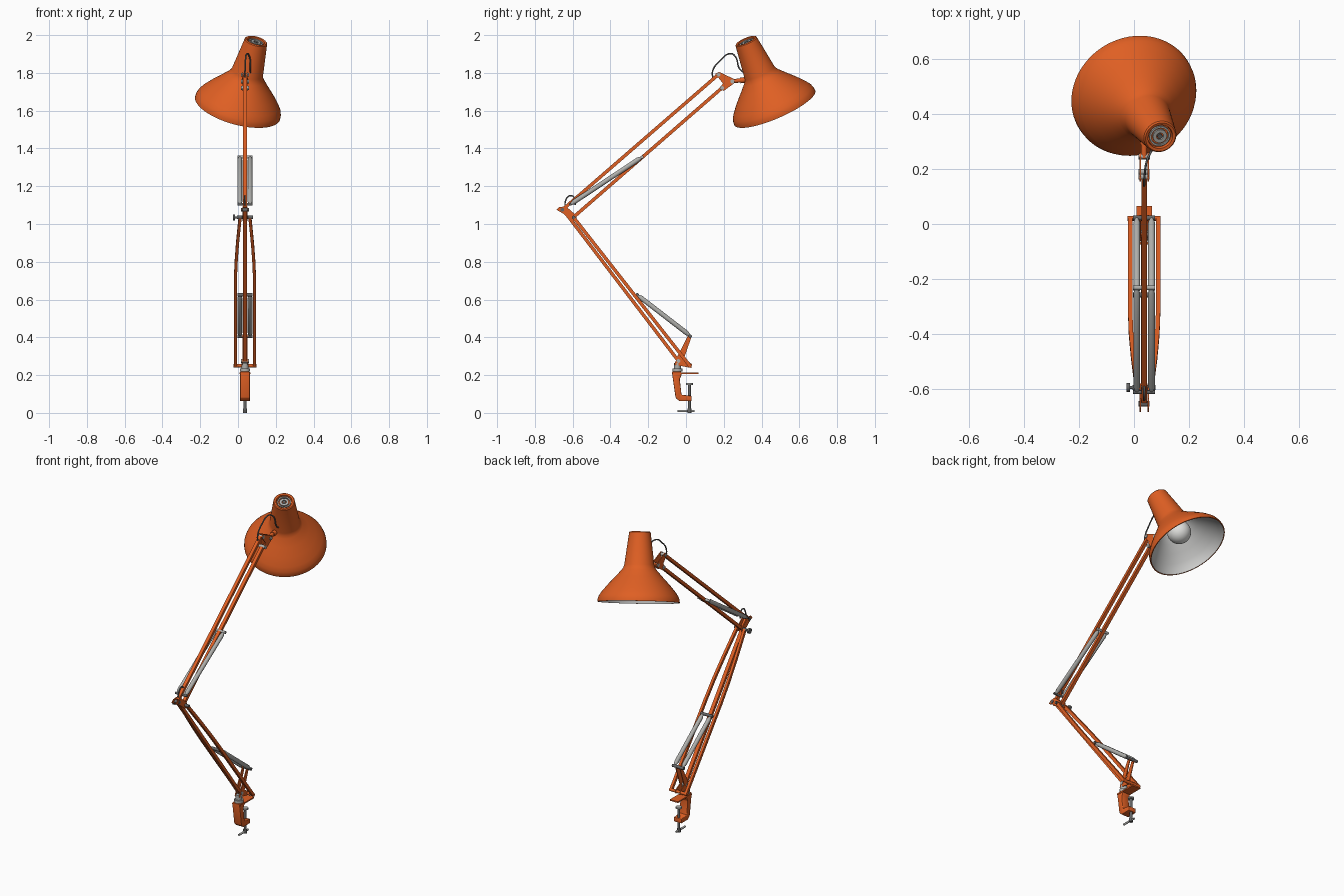
import bpy, bmesh, math
from mathutils import Vector

cube = bpy.data.objects.get("Cube")
if cube:
    bpy.data.objects.remove(cube, do_unlink=True)

AX = 0.037  # x of the arm's centre plane


def material(name, rgb, rough=0.5):
    m = bpy.data.materials.new(name)
    m.use_nodes = True
    m.diffuse_color = (*rgb, 1)
    bsdf = next(n for n in m.node_tree.nodes if n.type == 'BSDF_PRINCIPLED')
    bsdf.inputs["Base Color"].default_value = (*rgb, 1)
    bsdf.inputs["Roughness"].default_value = rough
    return m


ORANGE = material("orange paint", (0.74, 0.115, 0.017))
METAL = material("light metal", (0.43, 0.43, 0.41))
DARK = material("dark metal", (0.13, 0.13, 0.13))
LINER = material("shade lining", (0.6, 0.6, 0.59))
GLASS = material("bulb white", (0.75, 0.75, 0.73))


def finish(name, bm, mats, smooth=True):
    bmesh.ops.recalc_face_normals(bm, faces=bm.faces)
    me = bpy.data.meshes.new(name)
    bm.to_mesh(me)
    bm.free()
    ob = bpy.data.objects.new(name, me)
    bpy.context.collection.objects.link(ob)
    for m in mats:
        me.materials.append(m)
    if smooth:
        bpy.ops.object.select_all(action='DESELECT')
        ob.select_set(True)
        bpy.context.view_layer.objects.active = ob
        bpy.ops.object.shade_smooth_by_angle(angle=math.radians(35))
    return ob


def lathe(name, profile, mats, base, axis, rule=lambda i: 0, steps=48):
    """Spin (radius, height) points round an axis; rule gives a material per segment."""
    bm = bmesh.new()
    turn = Vector(axis).to_track_quat('Z', 'Y')
    rings = []
    for r, h in profile:
        n = 1 if r == 0 else steps
        rings.append([bm.verts.new(Vector(base) + turn @ Vector(
            (r * math.cos(math.tau * k / steps), r * math.sin(math.tau * k / steps), h)))
            for k in range(n)])
    for i, (a, b) in enumerate(zip(rings, rings[1:])):
        for k in range(steps):
            corners = [a[k % len(a)], a[(k + 1) % len(a)],
                       b[(k + 1) % len(b)], b[k % len(b)]]
            face = bm.faces.new(list(dict.fromkeys(corners)))
            face.material_index = rule(i)
    return finish(name, bm, mats)


def rod(name, a, b, r, mat, taper=0.0):
    """Round rod between two points, x measured from the arm plane."""
    a, b = Vector(a), Vector(b)
    a.x += AX
    b.x += AX
    n = (b - a).length
    prof = [(0, 0), (r, 0), (r, n), (0, n)]
    if taper:
        end = r * 0.45
        prof = [(0, 0), (end, 0), (r, taper), (r, n - taper), (end, n), (0, n)]
    return lathe(name, prof, [mat], a, b - a, steps=20)


def cross(name, y, z, half, r, mat):
    return rod(name, (-half, y, z), (half, y, z), r, mat)


def plate(name, pts, x0, x1, mat, bevel=0.0):
    """Outline in (y, z) extruded along x."""
    bm = bmesh.new()
    face = bm.faces.new([bm.verts.new((AX + x0, y, z)) for y, z in pts])
    out = bmesh.ops.extrude_face_region(bm, geom=[face], use_keep_orig=True)
    moved = [v for v in out["geom"] if isinstance(v, bmesh.types.BMVert)]
    bmesh.ops.translate(bm, verts=moved, vec=(x1 - x0, 0, 0))
    if bevel:
        bmesh.ops.bevel(bm, geom=bm.edges[:], offset=bevel, segments=2,
                        profile=0.5, affect='EDGES')
    return finish(name, bm, [mat])


def bar(name, path, hx, hn, mat):
    """Square bar along a path of (x, y, z) points."""
    bm = bmesh.new()
    pts = [Vector(p) + Vector((AX, 0, 0)) for p in path]
    d = pts[-1] - pts[0]
    nrm = Vector((0, -d.z, d.y)).normalized() * hn
    side = Vector((hx, 0, 0))
    rings = [[bm.verts.new(p + s * side + t * nrm)
              for s, t in ((-1, -1), (1, -1), (1, 1), (-1, 1))] for p in pts]
    for a, b in zip(rings, rings[1:]):
        for k in range(4):
            bm.faces.new((a[k], a[(k + 1) % 4], b[(k + 1) % 4], b[k]))
    bm.faces.new(rings[0])
    bm.faces.new(rings[-1])
    return finish(name, bm, [mat], smooth=False)


def wire(name, pts, r, mat):
    cu = bpy.data.curves.new(name, 'CURVE')
    cu.dimensions = '3D'
    cu.bevel_depth = r
    cu.bevel_resolution = 3
    sp = cu.splines.new('BEZIER')
    sp.bezier_points.add(len(pts) - 1)
    for bp, (x, y, z) in zip(sp.bezier_points, pts):
        bp.co = (x + AX, y, z)
        bp.handle_left_type = bp.handle_right_type = 'AUTO'
    cu.materials.append(mat)
    bpy.context.collection.objects.link(bpy.data.objects.new(name, cu))


# Shade: orange outside, pale lining inside, recessed cap with rings
RIM = Vector((-0.002, 0.47, 1.615))
UP = Vector((0.246, -0.384, 0.89)).normalized()
outer = [(0.044, 0.385), (0.046, 0.398), (0.056, 0.4), (0.061, 0.395), (0.085, 0.212),
         (0.09, 0.197), (0.1, 0.182), (0.135, 0.143), (0.175, 0.1), (0.21, 0.058),
         (0.226, 0.034), (0.232, 0.016), (0.233, 0.0)]
inner = [(0.227, 0.0), (0.225, 0.018), (0.203, 0.056), (0.168, 0.098), (0.128, 0.14),
         (0.092, 0.182), (0.078, 0.21), (0.07, 0.26), (0, 0.26)]
lathe("lamp_shade", [(0, 0.385)] + outer + inner, [ORANGE, LINER], RIM, UP,
      lambda i: int(i > len(outer)), 72)
for name, r0, r1 in (("cap_outer_ring", 0.032, 0.039), ("cap_inner_ring", 0.013, 0.026)):
    lathe(name, [(r0, 0.384), (r0, 0.393), (r1, 0.393), (r1, 0.384)], [METAL], RIM, UP)
lathe("cap_button", [(0, 0.393), (0.009, 0.393), (0.009, 0.384)], [DARK], RIM, UP)

# Bulb and its socket
ball = [(0.068 * math.sin(math.pi * k / 16), 0.112 - 0.068 * math.cos(math.pi * k / 16))
        for k in range(1, 14)]
lathe("bulb", [(0, 0.044)] + ball + [(0.026, 0.19), (0.026, 0.21), (0, 0.21)],
      [GLASS], RIM, UP)
lathe("bulb_socket", [(0, 0.2), (0.032, 0.2), (0.032, 0.262), (0, 0.262)], [DARK], RIM, UP)

# Upper arm
bar("upper_arm_top_bar", [(0, -0.645, 1.083), (0, 0.17, 1.79)], 0.010, 0.009, ORANGE)
bar("upper_arm_bottom_bar", [(0, -0.597, 1.035), (0, 0.19, 1.72)], 0.010, 0.009, ORANGE)

# Lower arm: single centre bar and a bowed outer pair
bar("lower_arm_centre_bar", [(0, -0.65, 1.075), (0, -0.04, 0.275)], 0.011, 0.009, ORANGE)
START, END = Vector((0, 0.02, 0.25)), Vector((0, -0.595, 1.035))
for s, side in ((-1, "right"), (1, "left")):
    path = []
    for t, off in ((0, 0.051), (0.55, 0.051), (0.68, 0.048), (0.82, 0.04), (1, 0.026)):
        p = START.lerp(END, t)
        path.append((s * off, p.y, p.z))
    bar(side + "_lower_arm_outer_bar", path, 0.008, 0.009, ORANGE)

    # Springs with tapered ends
    x = s * 0.027
    rod(side + "_lower_spring", (x, -0.255, 0.622), (x, 0.02, 0.41), 0.0125, METAL, 0.02)
    rod(side + "_upper_spring", (x, -0.235, 1.353), (x, -0.61, 1.105), 0.0125, METAL, 0.02)

    # Cheek plates of the brackets
    x0, x1 = s * 0.012, s * 0.017
    plate(side + "_elbow_plate", [(-0.685, 1.075), (-0.67, 1.09), (-0.635, 1.093),
                                  (-0.58, 1.045), (-0.582, 1.02), (-0.6, 1.015),
                                  (-0.65, 1.055)], x0, x1, ORANGE)
    plate(side + "_head_plate", [(0.155, 1.795), (0.175, 1.805), (0.26, 1.765),
                                 (0.255, 1.745), (0.2, 1.705), (0.178, 1.715),
                                 (0.195, 1.745)], x0, x1, ORANGE)
    plate(side + "_base_plate", [(0.03, 0.405), (0.012, 0.412), (-0.045, 0.3),
                                 (-0.062, 0.255), (0.028, 0.238), (0.032, 0.258),
                                 (-0.012, 0.285)], x0, x1, ORANGE)

# Pivot pins
for name, y, z, half, r, mat in (
        ("lower_spring_top_pin", -0.258, 0.625, 0.04, 0.009, DARK),
        ("lower_spring_bottom_pin", 0.022, 0.406, 0.04, 0.009, DARK),
        ("upper_spring_top_pin", -0.232, 1.355, 0.04, 0.008, METAL),
        ("upper_spring_bottom_pin", -0.612, 1.104, 0.04, 0.007, DARK),
        ("elbow_axle", -0.595, 1.035, 0.042, 0.009, DARK),
        ("elbow_front_pin", -0.655, 1.075, 0.02, 0.01, DARK),
        ("base_axle", 0.02, 0.25, 0.06, 0.009, ORANGE),
        ("base_front_pin", -0.04, 0.275, 0.021, 0.01, METAL),
        ("head_top_pin", 0.172, 1.79, 0.02, 0.01, METAL),
        ("head_bottom_pin", 0.19, 1.72, 0.02, 0.011, METAL),
        ("head_joint_pin", 0.246, 1.755, 0.021, 0.011, METAL)):
    cross(name, y, z, half, r, mat)
rod("elbow_knob_stem", (-0.062, -0.595, 1.035), (-0.04, -0.595, 1.035), 0.006, DARK)
rod("elbow_knob", (-0.064, -0.595, 1.035), (-0.052, -0.595, 1.035), 0.016, DARK)

# Swivel joining the head to the shade
rod("shade_swivel", (0, 0.24, 1.755), (0, 0.36, 1.768), 0.011, ORANGE)
rod("shade_swivel_collar", (0, 0.288, 1.76), (0, 0.325, 1.764), 0.015, ORANGE)

# Cable loops at head and elbow
wire("head_cable", [(0, 0.145, 1.765), (0, 0.14, 1.805), (0.002, 0.18, 1.865),
                    (0.012, 0.237, 1.902), (0.024, 0.262, 1.885), (0.028, 0.285, 1.82),
                    (0.03, 0.33, 1.79)], 0.004, DARK)
wire("elbow_cable", [(0, -0.64, 1.08), (0, -0.637, 1.125), (0, -0.615, 1.15),
                     (0, -0.592, 1.14), (0, -0.585, 1.1)], 0.004, DARK)

# Table clamp
rod("swivel_post", (0, -0.045, 0.205), (0, -0.045, 0.265), 0.018, METAL)
rod("swivel_collar", (0, -0.045, 0.218), (0, -0.045, 0.235), 0.026, METAL)
plate("clamp_body", [(-0.075, 0.218), (-0.025, 0.218), (-0.025, 0.195), (-0.033, 0.18),
                     (-0.024, 0.096), (0.03, 0.09), (0.03, 0.062), (-0.035, 0.062),
                     (-0.055, 0.08)], -0.026, 0.026, ORANGE, 0.004)
plate("clamp_jaw", [(-0.07, 0.205), (0.066, 0.205), (0.066, 0.213), (-0.07, 0.213)],
      -0.028, 0.028, ORANGE)
rod("clamp_screw", (0, 0.018, 0.008), (0, 0.018, 0.152), 0.008, DARK)
rod("clamp_pad", (0, 0.018, 0.148), (0, 0.018, 0.157), 0.018, METAL)
rod("clamp_handle", (0, -0.045, 0.01), (0, 0.045, 0.01), 0.006, METAL)
rod("clamp_handle_hub", (0, 0.018, 0), (0, 0.018, 0.022), 0.011, DARK)
